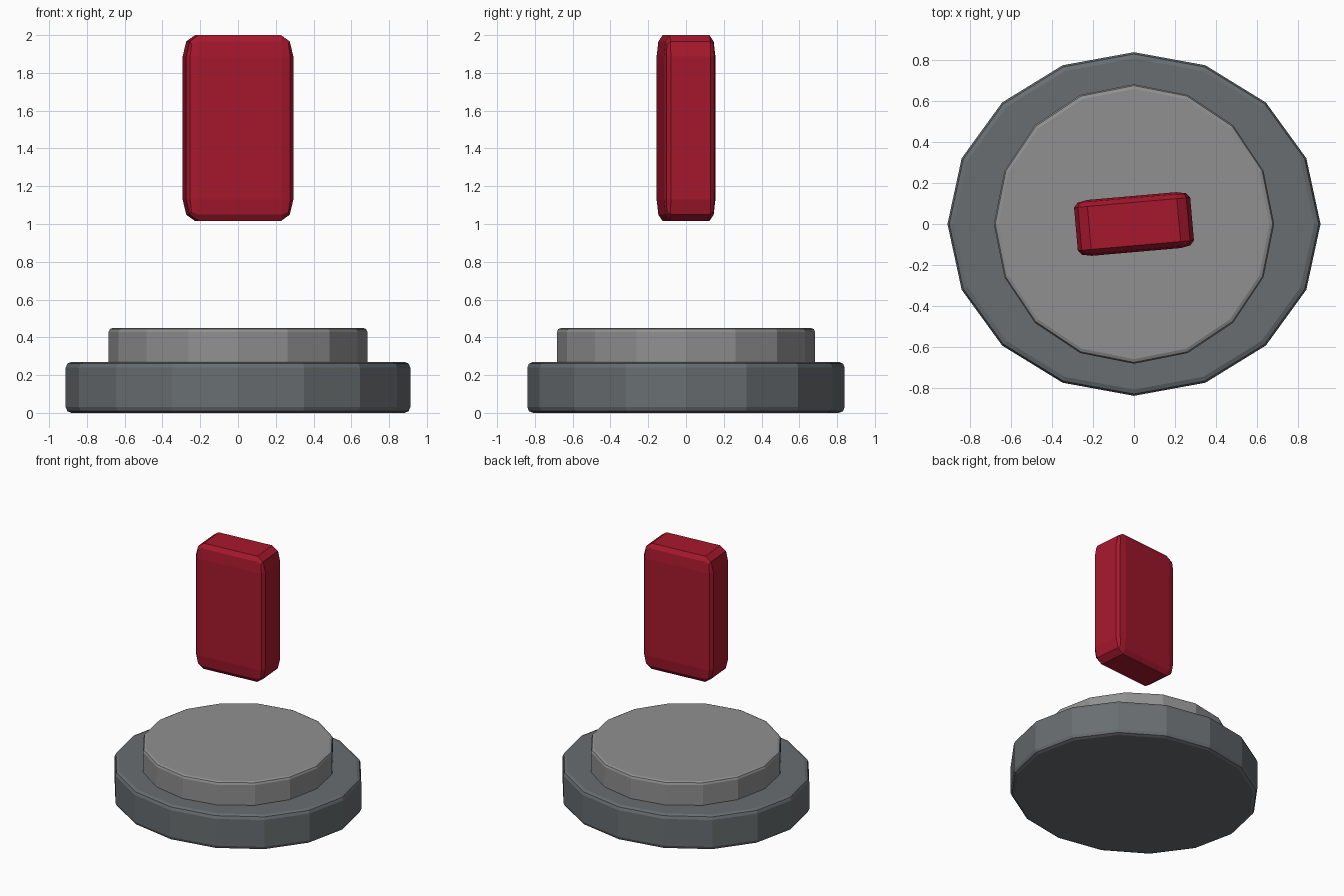
import bpy
import math

if "Cube" in bpy.data.objects:
    bpy.data.objects.remove(bpy.data.objects["Cube"])


def finish(obj, name, color, bevel):
    obj.name = name
    mat = bpy.data.materials.new(name + "_paint")
    mat.diffuse_color = (*color, 1)
    mat.use_nodes = True
    mat.node_tree.nodes["Principled BSDF"].inputs["Base Color"].default_value = mat.diffuse_color
    obj.data.materials.append(mat)
    mod = obj.modifiers.new("edge_bevel", 'BEVEL')
    mod.width = bevel
    mod.segments = 2
    mod.limit_method = 'ANGLE'
    mod.angle_limit = math.radians(40)
    return obj


def disc(name, rx, ry, z0, z1, color, bevel):
    # 16-sided disc with vertices on the axes
    bpy.ops.mesh.primitive_cylinder_add(vertices=16, radius=1, depth=1,
                                        location=(0, 0, (z0 + z1) / 2))
    obj = bpy.context.object
    obj.scale = (rx, ry, z1 - z0)
    bpy.ops.object.transform_apply(location=False, rotation=False, scale=True)
    return finish(obj, name, color, bevel)


# Stepped pedestal
disc("base_disc", 0.912, 0.84, 0.0, 0.27, (0.14, 0.155, 0.163), 0.03)
disc("upper_disc", 0.685, 0.683, 0.25, 0.45, (0.28, 0.28, 0.28), 0.022)

# Floating red block: bevel stretches with the object scale
bpy.ops.mesh.primitive_cube_add(size=1, location=(0, 0, 1.508),
                                rotation=(0, 0, math.radians(5)))
block = bpy.context.object
block.scale = (0.57, 0.274, 0.984)
finish(block, "floating_block", (0.38, 0.009, 0.026), 0.115)
